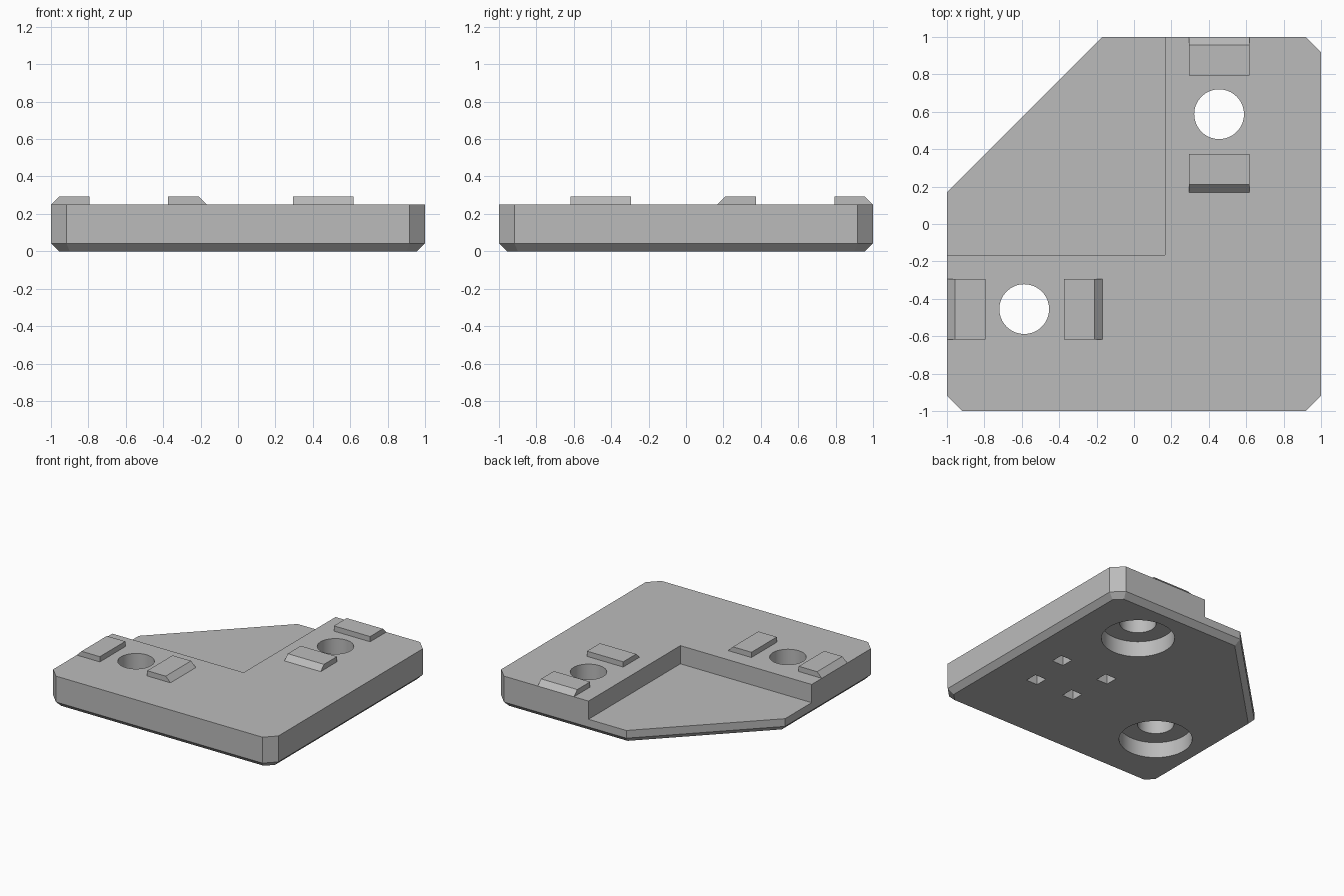
import bpy, bmesh, math
from mathutils import Matrix, Vector

cube = bpy.data.objects.get("Cube")
if cube:
    bpy.data.objects.remove(cube, do_unlink=True)

TOP, FLOOR, CHAMFER = 0.25, 0.104, 0.042

grey = bpy.data.materials.new("mid grey")
grey.use_nodes = True
grey.diffuse_color = (0.5, 0.5, 0.5, 1)
grey.node_tree.nodes["Principled BSDF"].inputs["Base Color"].default_value = (0.5, 0.5, 0.5, 1)


def add_object(name, bm):
    bmesh.ops.recalc_face_normals(bm, faces=bm.faces[:])
    mesh = bpy.data.meshes.new(name)
    bm.to_mesh(mesh)
    bm.free()
    mesh.materials.append(grey)
    obj = bpy.data.objects.new(name, mesh)
    bpy.context.collection.objects.link(obj)
    return obj


def loft(name, rings):
    """Solid through rings of equal point count, capped at both ends."""
    bm = bmesh.new()
    loops = [[bm.verts.new(p) for p in ring] for ring in rings]
    n = len(loops[0])
    for low, high in zip(loops, loops[1:]):
        for i in range(n):
            j = (i + 1) % n
            bm.faces.new((low[i], low[j], high[j], high[i]))
    bm.faces.new(loops[0][::-1])
    bm.faces.new(loops[-1])
    return add_object(name, bm)


def box(name, x0, x1, y0, y1, z0, z1):
    corners = [(x0, y0), (x1, y0), (x1, y1), (x0, y1)]
    return loft(name, [[(x, y, z) for x, y in corners] for z in (z0, z1)])


def cylinder(name, x, y, radius, z0, z1):
    bm = bmesh.new()
    bmesh.ops.create_cone(bm, cap_ends=True, segments=64, radius1=radius, radius2=radius,
                          depth=z1 - z0, matrix=Matrix.Translation((x, y, (z0 + z1) / 2)))
    return add_object(name, bm)


def activate(obj):
    bpy.ops.object.select_all(action="DESELECT")
    obj.select_set(True)
    bpy.context.view_layer.objects.active = obj


def cut(target, cutter):
    cutter.hide_render = True
    mod = target.modifiers.new("cut", "BOOLEAN")
    mod.operation = "DIFFERENCE"
    mod.solver = "EXACT"
    mod.object = cutter
    activate(target)
    bpy.ops.object.modifier_apply(modifier=mod.name)
    bpy.data.objects.remove(cutter, do_unlink=True)


def outline(inset, z):
    """Square with three small cut corners and one large one."""
    points = []
    side = 1 - inset
    for sx, sy, size in ((1, 1, 0.083), (-1, 1, 0.83), (-1, -1, 0.083), (1, -1, 0.083)):
        near = 1 - size - inset * (math.sqrt(2) - 1)
        pair = [(sx * side, sy * near, z), (sx * near, sy * side, z)]
        points += pair if sx * sy > 0 else pair[::-1]
    return points


# Base plate with chamfered underside
plate = loft("base_plate", [outline(CHAMFER, 0), outline(0, CHAMFER), outline(0, TOP)])

# Lowered corner
cut(plate, box("recess_cutter", -1.2, 0.166, -0.166, 1.2, FLOOR, 0.5))

# Screw holes, counterbored from below
for x, y in ((0.455, 0.587), (-0.587, -0.455)):
    cut(plate, cylinder("counterbore_cutter", x, y, 0.266, -0.1, 0.125))
    cut(plate, cylinder("screw_hole_cutter", x, y, 0.133, -0.1, 0.5))

# Small square pockets underneath
for x, y in ((0.67, -0.015), (0.25, -0.015), (0.635, -0.35), (0.293, -0.35)):
    cut(plate, box("pocket_cutter", x - 0.05, x + 0.05, y - 0.05, y + 0.05, -0.1, 0.12))

activate(plate)
bpy.ops.object.shade_smooth_by_angle(angle=math.radians(20))


# Raised locating tabs with one sloped end, mirrored across the diagonal
def tab(name, inner, outer, outer_top, diagonal):
    profile = [(inner, TOP), (outer, TOP), (outer_top, TOP + CHAMFER), (inner, TOP + CHAMFER)]
    rings = []
    for side in (-0.617, -0.295):
        ring = [Vector((along, side, z)) for along, z in profile]
        rings.append([Vector((-p.y, -p.x, p.z)) if diagonal else p for p in ring])
    return loft(name, rings)


for label, diagonal in (("right", False), ("back", True)):
    tab(label + "_outer_tab", -0.795, -1.0, -0.958, diagonal)
    tab(label + "_inner_tab", -0.375, -0.168, -0.21, diagonal)
